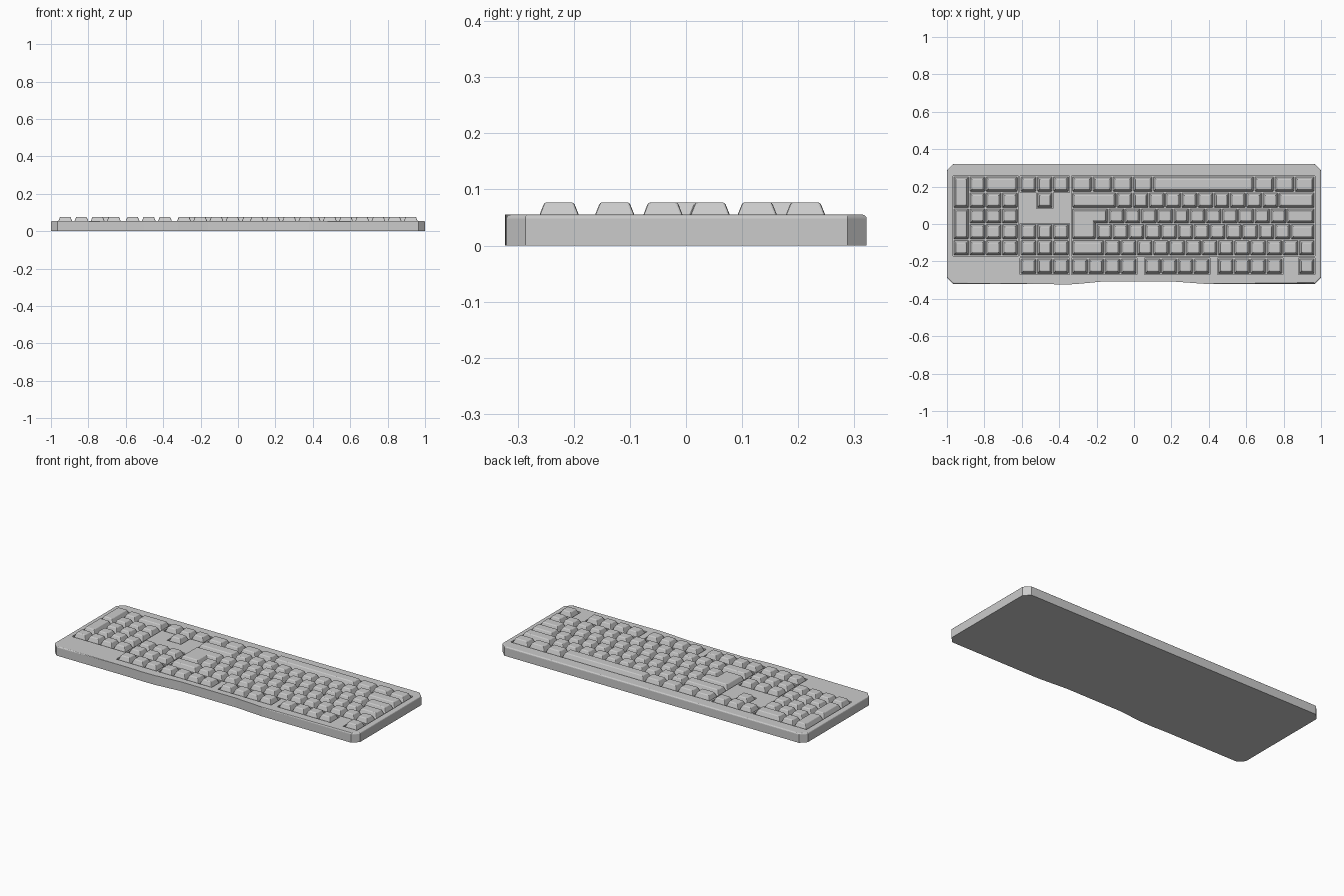
import bpy, bmesh
from mathutils import Vector

if "Cube" in bpy.data.objects:
    bpy.data.objects.remove(bpy.data.objects["Cube"])

U = 0.0866                                   # key pitch
H = 0.0835                                   # row depth
ROWS = [0.213, 0.127, 0.043, -0.041, -0.127, -0.226]   # row centres, back to front
PAD_X, NAV_X, MAIN_X = -0.967, -0.607, -0.332          # left edge of each block
BODY_TOP, FLOOR, KEY_TOP = 0.055, 0.045, 0.077


def finish(bm, name):
    bmesh.ops.recalc_face_normals(bm, faces=bm.faces)
    me = bpy.data.meshes.new(name)
    bm.to_mesh(me)
    bm.free()
    ob = bpy.data.objects.new(name, me)
    bpy.context.collection.objects.link(ob)
    return ob


def bevel(ob, width, segments):
    m = ob.modifiers.new("bevel", "BEVEL")
    m.width, m.segments, m.limit_method = width, segments, "ANGLE"
    m.angle_limit = 0.6


def inset(pts, d):
    """Shrink a counter-clockwise right-angled outline by d."""
    out = []
    for i, p in enumerate(pts):
        a = (p - pts[i - 1]).normalized()
        b = (pts[(i + 1) % len(pts)] - p).normalized()
        out.append(p + d * (Vector((-a.y, a.x)) + Vector((-b.y, b.x))))
    return out


def loft(bm, bottom, top, z0, z1):
    lo = [bm.verts.new((p.x, p.y, z0)) for p in bottom]
    hi = [bm.verts.new((p.x, p.y, z1)) for p in top]
    bm.faces.new(lo[::-1])
    bm.faces.new(hi)
    n = len(lo)
    for i in range(n):
        j = (i + 1) % n
        bm.faces.new((lo[i], lo[j], hi[j], hi[i]))


def rect(x0, y0, x1, y1):
    return [Vector(p) for p in ((x0, y0), (x1, y0), (x1, y1), (x0, y1))]


def cap(bm, outline):
    loft(bm, inset(outline, 0.002), inset(outline, 0.0155), FLOOR - 0.002, KEY_TOP)


def key(bm, x0, row, units, last=None):
    """One rectangular key, optionally reaching forward to row `last`."""
    y1 = ROWS[row] + H / 2
    y0 = ROWS[row if last is None else last] - H / 2
    cap(bm, rect(x0, y0, x0 + units * U, y1))


def key_row(bm, x, row, widths):
    """Row of keys; negative widths are gaps."""
    for w in widths:
        if w > 0:
            key(bm, x, row, w)
        x += abs(w) * U


# body: slab with chamfered corners and a gently waved front edge
c, fy, by = 0.034, -0.320, 0.322
outline = [(-1, fy + c), (-1 + c, fy), (-0.5, fy), (-0.40, -0.323), (-0.32, -0.322),
           (-0.16, -0.307), (0.2, -0.307), (0.38, fy), (1 - c, fy), (1, fy + c),
           (1, by - c), (1 - c, by), (-1 + c, by), (-1, by - c)]
pts = [Vector(p) for p in outline]
bm = bmesh.new()
loft(bm, pts, pts, 0, BODY_TOP)
# soften the top rim only
rim = [e for e in bm.edges if all(v.co.z > 0.05 for v in e.verts)]
bmesh.ops.bevel(bm, geom=rim, offset=0.007, segments=3, profile=0.5, affect="EDGES")
body = finish(bm, "keyboard_body")

# shallow wells under each block of keys
bm = bmesh.new()


def well(x, units, first, last):
    y0, y1 = ROWS[last] - H / 2, ROWS[first] + H / 2
    r = inset(rect(x, y0, x + units * U, y1), -0.002)
    loft(bm, r, r, FLOOR, 0.1)


well(PAD_X, 4, 0, 4)
well(MAIN_X, 15, 0, 4)
well(NAV_X, 3, 0, 0)
well(NAV_X + U, 1, 1, 1)
well(NAV_X, 3, 3, 4)
well(NAV_X, 3, 5, 5)
for start, n in ((0, 4), (4.5, 4), (9, 4), (14, 1)):
    well(MAIN_X + start * U, n, 5, 5)
cutter = finish(bm, "well_cutter")
cutter.hide_render = True
cut = body.modifiers.new("wells", "BOOLEAN")
cut.operation, cut.object, cut.solver = "DIFFERENCE", cutter, "EXACT"
cut.use_self = True                          # the arrow-up well overlaps its neighbour

# bake the cut and drop the cutter
bpy.context.view_layer.update()
deps = bpy.context.evaluated_depsgraph_get()
carved = bpy.data.meshes.new_from_object(body.evaluated_get(deps))
assert len(carved.polygons) > 30, "boolean failed"
assert min(v.co.z for v in carved.vertices) < 0.01, "body lost"
body.modifiers.clear()
body.data = carved
bpy.data.objects.remove(cutter)

# number pad keys
bm = bmesh.new()
key(bm, PAD_X, 0, 1, 1)
key(bm, PAD_X, 2, 1, 3)
key_row(bm, PAD_X + U, 0, [1, 2])
for r in (1, 2, 3):
    key_row(bm, PAD_X + U, r, [1] * 3)
key_row(bm, PAD_X, 4, [1] * 4)
bevel(finish(bm, "number_pad_keys"), 0.004, 2)

# arrow and navigation keys
bm = bmesh.new()
for r in (0, 3, 4, 5):
    key_row(bm, NAV_X, r, [1] * 3)
key(bm, NAV_X + U, 1, 1)
bevel(finish(bm, "navigation_keys"), 0.004, 2)

# main typing block
bm = bmesh.new()
key_row(bm, MAIN_X, 0, [1.25] * 4 + [6.25] + [1.25] * 3)
key_row(bm, MAIN_X, 1, [2.75] + [1] * 10 + [2.25])
key_row(bm, MAIN_X, 2, [-2.25] + [1] * 11 + [1.75])
key_row(bm, MAIN_X, 3, [-1.5] + [1] * 12 + [1.5])
key_row(bm, MAIN_X, 4, [2] + [1] * 13)
bevel(finish(bm, "typing_keys"), 0.004, 2)

# L-shaped enter key across two rows
bm = bmesh.new()
x, y0, ym, y1 = MAIN_X, ROWS[3] - H / 2, ROWS[2] - H / 2, ROWS[2] + H / 2
cap(bm, [Vector(p) for p in ((x, y0), (x + 1.5 * U, y0), (x + 1.5 * U, ym),
                             (x + 2.25 * U, ym), (x + 2.25 * U, y1), (x, y1))])
bevel(finish(bm, "enter_key"), 0.004, 2)

# function keys
bm = bmesh.new()
four = [1] * 4
key_row(bm, MAIN_X, 5, four + [-0.5] + four + [-0.5] + four + [-1, 1])
bevel(finish(bm, "function_keys"), 0.004, 2)
